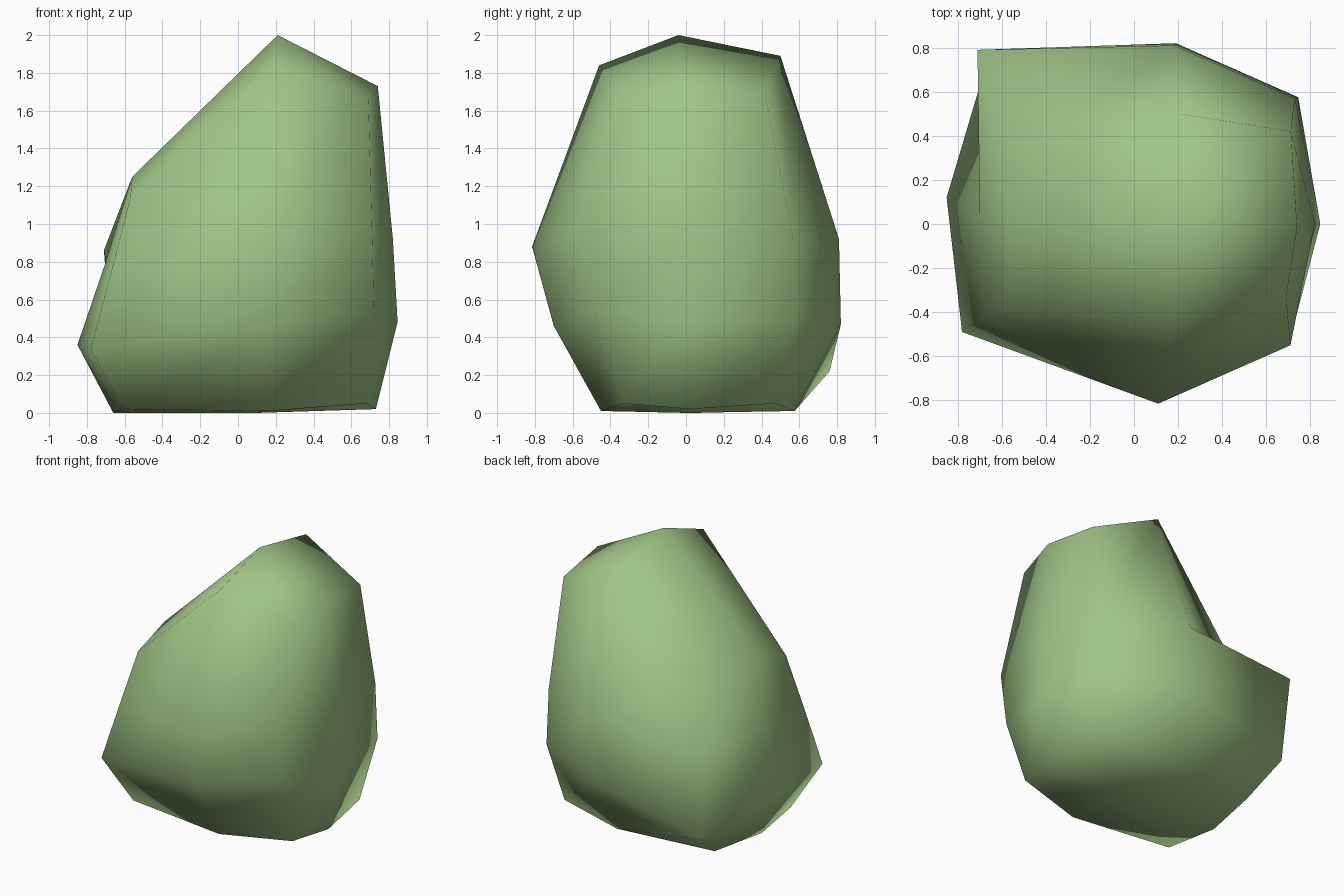
import bpy, bmesh

if "Cube" in bpy.data.objects:
    bpy.data.objects.remove(bpy.data.objects["Cube"])

# Boulder: four stacked rings of eight points, each ring ordered
# front-left, front, front-right, right, back-right, back, back-left, left
RINGS = [
    # base
    [(-.61, -.36, .02), (.16, -.45, .01), (.68, -.33, .05), (.73, .02, .02),
     (.67, .47, .05), (.165, .575, .01), (-.58, .49, .01), (-.66, .05, 0)],
    # lower belt
    [(-.78, -.49, .34), (.14, -.70, .46), (.72, -.48, .54), (.845, 0, .48),
     (.745, .575, .485), (.19, .82, .47), (-.66, .76, .22), (-.85, .12, .36)],
    # upper belt
    [(-.67, -.43, .75), (.11, -.815, .88), (.71, -.55, .95), (.82, 0, .92),
     (.73, .57, .90), (.18, .81, .92), (-.71, .79, .86), (-.70, .04, .80)],
    # crown
    [(-.57, -.36, 1.14), (.18, -.46, 1.84), (.69, -.33, 1.66), (.74, -.02, 1.73),
     (.712, .42, 1.68), (.21, .50, 1.89), (-.47, .38, 1.21), (-.56, -.06, 1.25)],
]
BASE_CENTRE = (.10, 0, 0)
PEAK = (.21, -.04, 2.0)


def cap(bm, ring, centre):
    """Close a ring with four quads meeting at a centre point."""
    c = bm.verts.new(centre)
    for k in range(0, 8, 2):
        bm.faces.new((c, ring[k - 1], ring[k], ring[k + 1]))


bm = bmesh.new()
rings = [[bm.verts.new(p) for p in ring] for ring in RINGS]

# sides
for low, high in zip(rings, rings[1:]):
    for i in range(8):
        j = (i + 1) % 8
        bm.faces.new((low[i], low[j], high[j], high[i]))

# underside and top
cap(bm, rings[0], BASE_CENTRE)
cap(bm, rings[-1], PEAK)

bmesh.ops.recalc_face_normals(bm, faces=bm.faces[:])
for f in bm.faces:
    f.smooth = True

mesh = bpy.data.meshes.new("boulder")
bm.to_mesh(mesh)
bm.free()

# single mossy colour
moss = bpy.data.materials.new("moss green")
moss.diffuse_color = (.352, .552, .242, 1)
moss.use_nodes = True
moss.node_tree.nodes["Principled BSDF"].inputs["Base Color"].default_value = moss.diffuse_color
mesh.materials.append(moss)

boulder = bpy.data.objects.new("boulder", mesh)
bpy.context.collection.objects.link(boulder)
